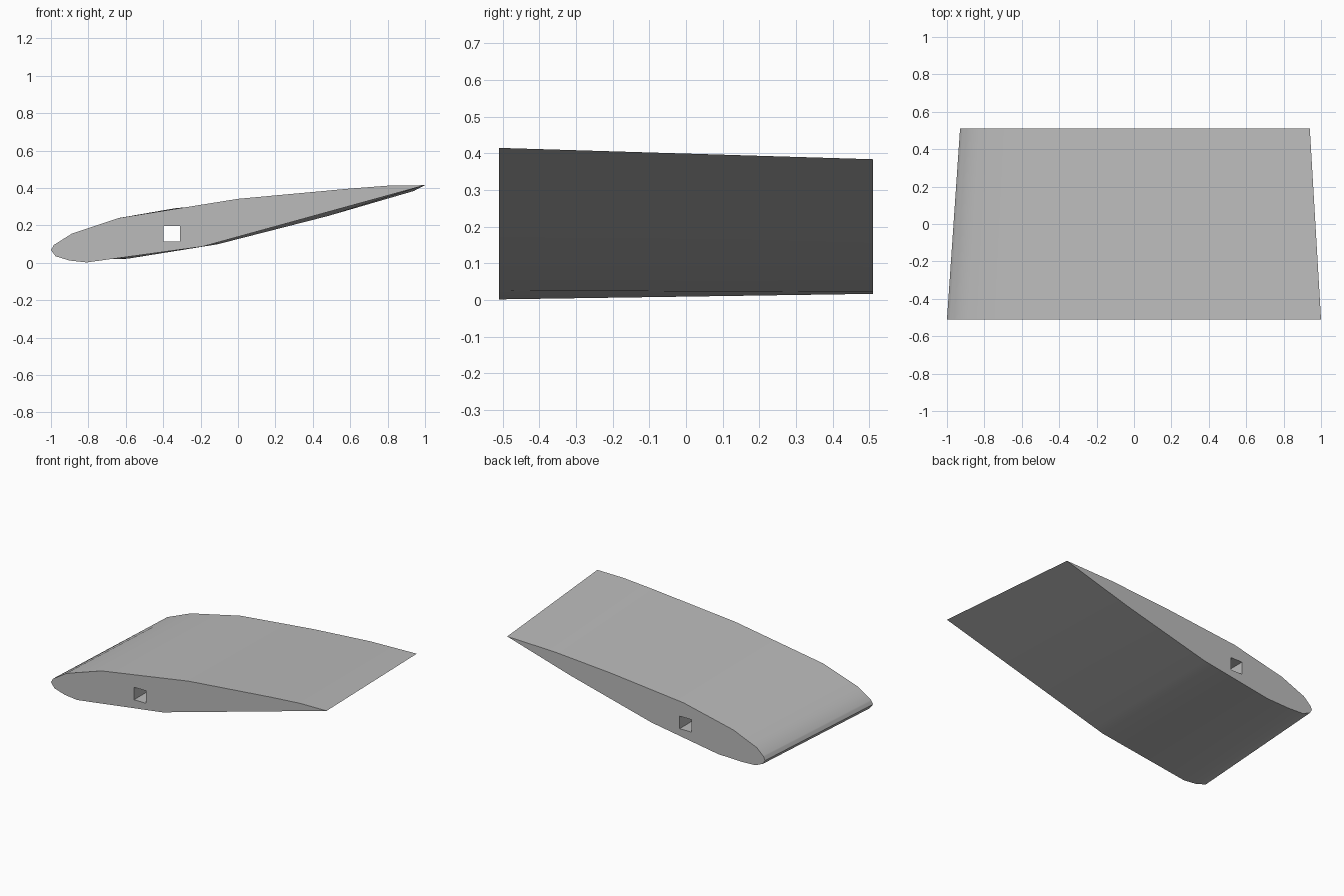
import bpy, bmesh

if "Cube" in bpy.data.objects:
    bpy.data.objects.remove(bpy.data.objects["Cube"], do_unlink=True)

HALF_SPAN = 0.51

# Section outlines, each listed from leading edge to trailing edge as (x, z)
ROOT_UPPER = [(-1, .068), (-.985, .095), (-.89, .155), (-.635, .24), (0, .342),
              (.6, .397), (.81, .413), (1, .415)]
ROOT_LOWER = [(-1, .068), (-.975, .035), (-.9, .012), (-.81, .002), (-.19, .087), (1, .415)]
TIP_UPPER = [(-.93, .07), (-.92, .093), (-.87, .14), (-.7, .21), (-.34, .291),
             (.19, .345), (.6, .375), (.94, .384)]
TIP_LOWER = [(-.93, .07), (-.915, .045), (-.86, .021), (-.75, .017), (-.59, .022),
             (-.11, .099), (.48, .25), (.94, .384)]


def fractions(line):
    start, end = line[0][0], line[-1][0]
    return [(x - start) / (end - start) for x, z in line]


def sample(line, t):
    """Point on a section line at a fraction of its chord."""
    x = line[0][0] + t * (line[-1][0] - line[0][0])
    for (xa, za), (xb, zb) in zip(line, line[1:]):
        if x <= xb + 1e-6:
            return x, za + (zb - za) * (x - xa) / (xb - xa)
    return line[-1]


def matched(root, tip):
    """Resample two lines at shared chord stations."""
    stations = []
    for t in sorted(fractions(root) + fractions(tip)):
        if not stations or t - stations[-1] > 0.002:
            stations.append(t)
    stations[-1] = 1
    return [[sample(line, t) for t in stations] for line in (root, tip)]


grey = bpy.data.materials.new("plain grey")
grey.use_nodes = True
grey.diffuse_color = (.5, .5, .5, 1)
grey.node_tree.nodes["Principled BSDF"].inputs["Base Color"].default_value = (.5, .5, .5, 1)

# Tapered wing body lofted from root to tip
root_up, tip_up = matched(ROOT_UPPER, TIP_UPPER)
root_low, tip_low = matched(ROOT_LOWER, TIP_LOWER)
bm = bmesh.new()
rings = []
for upper, lower, y in ((root_up, root_low, -HALF_SPAN), (tip_up, tip_low, HALF_SPAN)):
    loop = upper + lower[-2:0:-1]
    rings.append([bm.verts.new((x, y, z)) for x, z in loop])
root, tip = rings
for i in range(len(root)):
    j = (i + 1) % len(root)
    bm.faces.new((root[i], root[j], tip[j], tip[i]))
bm.faces.new(root)
bm.faces.new(tip)
bmesh.ops.recalc_face_normals(bm, faces=bm.faces)
mesh = bpy.data.meshes.new("wing_section")
bm.to_mesh(mesh)
bm.free()
mesh.materials.append(grey)
wing = bpy.data.objects.new("wing_section", mesh)
bpy.context.collection.objects.link(wing)

# Square spar hole running the full span
bpy.ops.mesh.primitive_cube_add(size=1, location=(-.354, 0, .155))
cutter = bpy.context.object
cutter.name = "spar_hole_cutter"
cutter.scale = (.086, 1.4, .082)
cutter.data.materials.append(grey)
cutter.hide_render = True
bpy.context.view_layer.update()

cut = wing.modifiers.new("spar_hole", 'BOOLEAN')
cut.operation = 'DIFFERENCE'
cut.solver = 'EXACT'
cut.object = cutter
bpy.ops.object.select_all(action='DESELECT')
wing.select_set(True)
bpy.context.view_layer.objects.active = wing
bpy.ops.object.modifier_apply(modifier=cut.name)
bpy.data.objects.remove(cutter, do_unlink=True)

bpy.ops.object.shade_smooth_by_angle(angle=.52)
